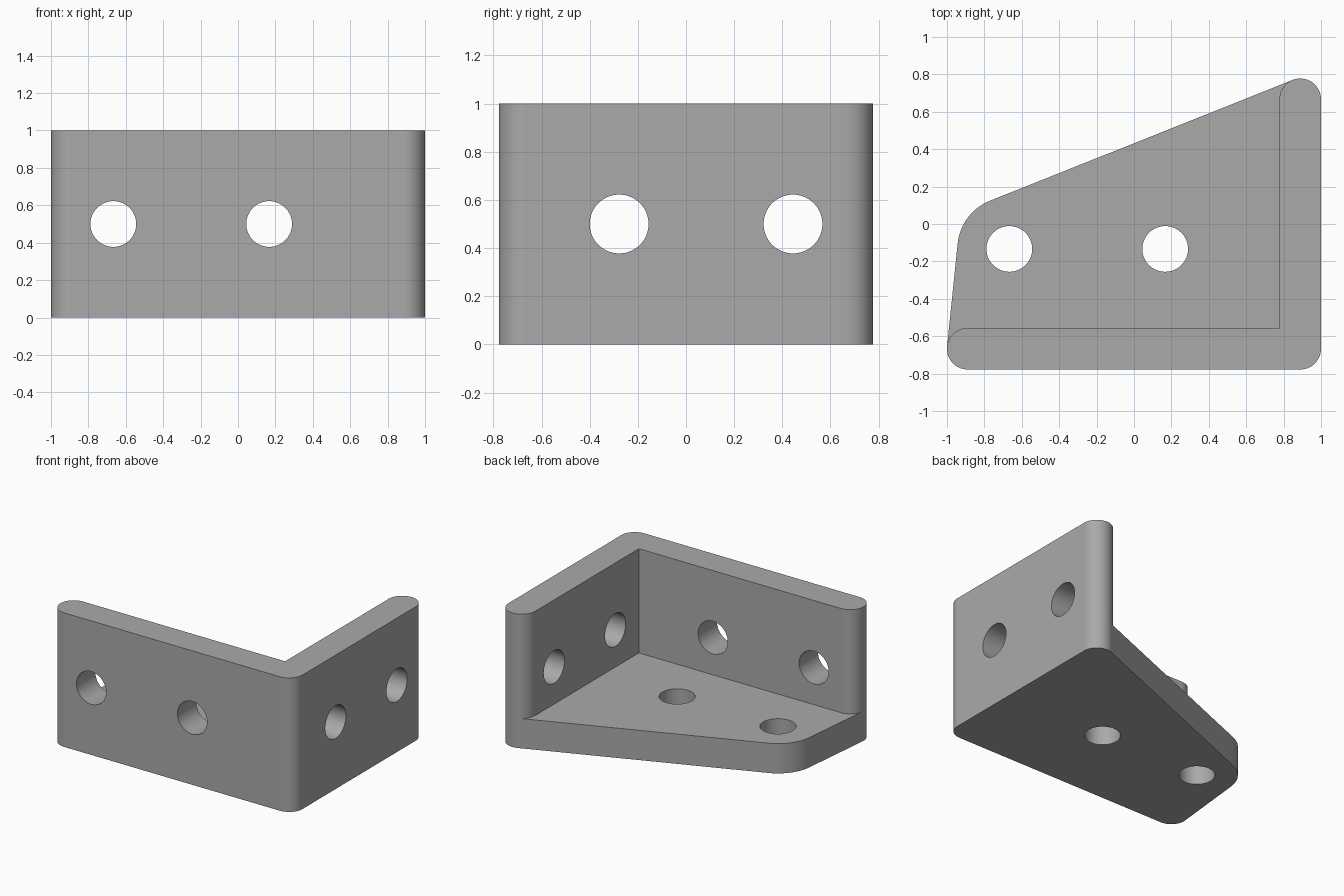
import bpy
import bmesh
from math import cos, sin, pi, radians
from mathutils import Vector, Matrix
from mathutils.geometry import convex_hull_2d

cube = bpy.data.objects.get("Cube")
if cube:
    bpy.data.objects.remove(cube, do_unlink=True)

U = 1 / 18                      # one design unit
WALL = 4 * U                    # plate thickness
ROUND = 2 * U                   # corner radius
HOLE = 2.2 * U
X, Y = 18 * U, 14 * U           # half extents
STEP = 5                        # arc step in degrees

grey = bpy.data.materials.new("bracket grey")
grey.use_nodes = True
colour = (0.4, 0.4, 0.4, 1)
grey.diffuse_color = colour
grey.node_tree.nodes["Principled BSDF"].inputs["Base Color"].default_value = colour


def arc(centre, radius, start, end):
    return [Vector((centre[0] + radius * cos(radians(a)),
                    centre[1] + radius * sin(radians(a))))
            for a in range(start, end + 1, STEP)]


def add_object(name, bm):
    bmesh.ops.recalc_face_normals(bm, faces=bm.faces)
    mesh = bpy.data.meshes.new(name)
    bm.to_mesh(mesh)
    bm.free()
    mesh.materials.append(grey)
    obj = bpy.data.objects.new(name, mesh)
    bpy.context.collection.objects.link(obj)
    return obj


def prism(name, outline, height):
    bm = bmesh.new()
    face = bm.faces.new([bm.verts.new((p.x, p.y, 0)) for p in outline])
    top = bmesh.ops.extrude_face_region(bm, geom=[face])["geom"]
    bmesh.ops.translate(bm, vec=(0, 0, height),
                        verts=[v for v in top if isinstance(v, bmesh.types.BMVert)])
    bmesh.ops.remove_doubles(bm, verts=bm.verts, dist=1e-5)
    return add_object(name, bm)


# Corner centres shared by the walls and the floor plate
left_end = (-X + ROUND, -Y + ROUND)
corner = (X - ROUND, -Y + ROUND)
back_end = (X - ROUND, Y - ROUND)
knee = (-12 * U, -2.4 * U)

# Two upright walls with rounded ends and a sharp inner corner
walls = (arc(left_end, ROUND, 90, 270) + arc(corner, ROUND, 270, 360)
         + arc(back_end, ROUND, 0, 180) + [Vector((X - WALL, -Y + WALL))])
bracket = prism("corner_bracket", walls, 1.0)

# Floor plate wraps around the wall ends and the outer hole
points = [p for c, r in ((left_end, ROUND), (corner, ROUND),
                         (back_end, ROUND), (knee, 5 * U))
          for p in arc(c, r, 0, 360 - STEP)]
floor = prism("floor_plate", [points[i] for i in convex_hull_2d(points)], WALL)

# Screw holes, two through each plate
drills = bmesh.new()
spots = []
for x in (-12 * U, 3 * U):
    spots.append(((x, -Y + WALL / 2, 0.5), Matrix.Rotation(pi / 2, 4, "X")))
    spots.append(((x, knee[1], WALL / 2), Matrix.Identity(4)))
for y in (-5 * U, 8 * U):
    spots.append(((X - WALL / 2, y, 0.5), Matrix.Rotation(pi / 2, 4, "Y")))
for place, turn in spots:
    bmesh.ops.create_cone(drills, cap_ends=True, segments=64, radius1=HOLE,
                          radius2=HOLE, depth=WALL * 1.4,
                          matrix=Matrix.Translation(place) @ turn)
cutter = add_object("hole_cutter", drills)

# Join the plates, drill them, and drop the helpers
bpy.context.view_layer.objects.active = bracket
for helper, action in ((floor, "UNION"), (cutter, "DIFFERENCE")):
    helper.hide_render = True
    mod = bracket.modifiers.new(action.title(), "BOOLEAN")
    mod.operation = action
    mod.solver = "EXACT"
    mod.object = helper
    bpy.ops.object.modifier_apply(modifier=mod.name)
    bpy.data.objects.remove(helper, do_unlink=True)

# Smooth the rounds while keeping the edges crisp
for obj in bpy.context.selected_objects:
    obj.select_set(False)
bracket.select_set(True)
bpy.ops.object.shade_smooth_by_angle(angle=radians(30))
weighted = bracket.modifiers.new("Even shading", "WEIGHTED_NORMAL")
weighted.keep_sharp = True
